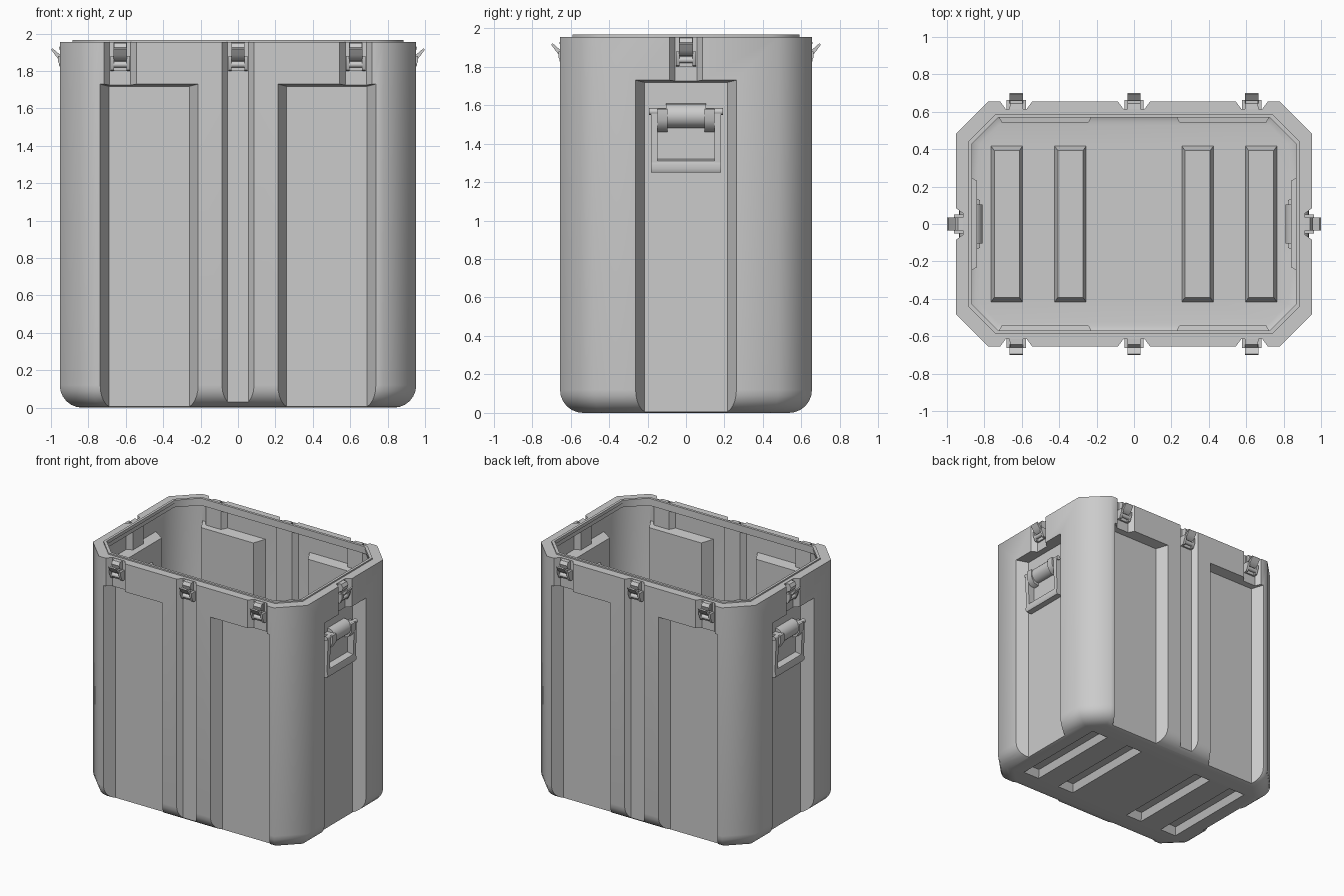
import bpy, bmesh, math
from mathutils import Matrix

if "Cube" in bpy.data.objects:
    bpy.data.objects.remove(bpy.data.objects["Cube"])

HX, HY, CH, WALL = 0.953, 0.655, 0.175, 0.028
FRONT, RIGHT, BACK, LEFT = 0, 90, 180, 270


def mesh(name, verts, faces, ang=0):
    bm = bmesh.new()
    vs = [bm.verts.new(v) for v in verts]
    for f in faces:
        bm.faces.new([vs[i] for i in f])
    bmesh.ops.recalc_face_normals(bm, faces=bm.faces)
    bmesh.ops.rotate(bm, verts=bm.verts, cent=(0, 0, 0),
                     matrix=Matrix.Rotation(math.radians(ang), 3, 'Z'))
    me = bpy.data.meshes.new(name)
    bm.to_mesh(me)
    bm.free()
    ob = bpy.data.objects.new(name, me)
    bpy.context.collection.objects.link(ob)
    return ob


def frustum(name, a, b, ang=0):
    """Block between rectangles (u0, u1, z0, z1, out) on the wall facing ang."""
    v = []
    for u0, u1, z0, z1, o in (a, b):
        v += [(u0, -o, z0), (u1, -o, z0), (u1, -o, z1), (u0, -o, z1)]
    f = [(0, 1, 2, 3), (4, 5, 6, 7)] + [(i, (i + 1) % 4, 4 + (i + 1) % 4, 4 + i) for i in range(4)]
    return mesh(name, v, f, ang)


def box(name, u0, u1, z0, z1, o0, o1, ang):
    return frustum(name, (u0, u1, z0, z1, o0), (u0, u1, z0, z1, o1), ang)


def prism(name, prof, u0, u1, ang):
    """(out, z) profile extruded along the wall."""
    n = len(prof)
    v = [(u, -o, z) for u in (u0, u1) for o, z in prof]
    f = [tuple(range(n)), tuple(range(n, 2 * n))]
    f += [(i, (i + 1) % n, n + (i + 1) % n, n + i) for i in range(n)]
    return mesh(name, v, f, ang)


def circle(o, z, r, n=20):
    return [(o + r * math.cos(2 * math.pi * i / n), z + r * math.sin(2 * math.pi * i / n))
            for i in range(n)]


def octo(hx, hy, c, z):
    q = [(hx, hy - c), (hx - c, hy)]
    pts = q + [(-x, y) for x, y in q[::-1]]
    pts += [(-x, -y) for x, y in pts]
    return [(x, y, z) for x, y in pts]


def loft(name, rings, closed=False):
    m = len(rings)
    v = [p for r in rings for p in r]
    f = [(k * 8 + i, k * 8 + (i + 1) % 8, (k + 1) % m * 8 + (i + 1) % 8, (k + 1) % m * 8 + i)
         for k in range(m if closed else m - 1) for i in range(8)]
    if not closed:
        f += [tuple(range(8)), tuple(range(8 * m - 8, 8 * m))]
    return mesh(name, v, f)


def tub(name, t, top, r):
    """Octagonal block inset by t with a rounded bottom edge."""
    rings = []
    for i in range(7):
        a = math.pi / 2 * i / 6
        d = t + r * (1 - math.sin(a))
        rings.append(octo(HX - d, HY - d, CH - d * 0.586, t + r * (1 - math.cos(a))))
    rings.append(octo(HX - t, HY - t, CH - t * 0.586, top))
    return loft(name, rings)


def cut(ob, cutter):
    m = ob.modifiers.new("cut", 'BOOLEAN')
    m.operation, m.solver, m.object = 'DIFFERENCE', 'EXACT', cutter
    bpy.context.view_layer.objects.active = ob
    bpy.ops.object.modifier_apply(modifier=m.name)
    bpy.data.objects.remove(cutter)


def recess(ang, u, ho, hi, depth, z0, zo, zi, g):
    """Drafted recess cutter; g grows it so the inner wall follows."""
    s = HX if ang in (RIGHT, LEFT) else HY
    k = 0.1 / depth
    e, ez = ho + (ho - hi) * k, zo + (zo - zi) * k
    h = hi - (ho - hi) * g / depth + g * 1.15
    e += g * 1.15
    return frustum("cutter", (u - e, u + e, z0, ez + g, s + 0.1),
                   (u - h, u + h, z0, zi + g, s - depth - g), ang)


latches = [(FRONT, u) for u in (-0.63, 0, 0.63)] + [(BACK, u) for u in (-0.63, 0, 0.63)] + [(RIGHT, 0), (LEFT, 0)]
panels = [(a, u) for a in (FRONT, BACK) for u in (-0.475, 0.475)] + [(RIGHT, 0), (LEFT, 0)]

# Container shell: outer block and cavity, with matching recesses in both
shell = tub("container_shell", 0, 1.955, 0.12)
cavity = tub("cavity", WALL, 1.905, 0.10)
for ob, g in ((shell, 0), (cavity, WALL)):
    for a, u in panels:
        cut(ob, recess(a, u, 0.262, 0.215, 0.085, -0.2, 1.73, 1.718, g))
    for a, u in latches:
        z0 = -0.2 if u == 0 and a in (FRONT, BACK) else 1.68 - g
        cut(ob, recess(a, u, 0.086, 0.056, 0.04, z0, 2.2, 2.2, g))
    for x in (-0.68, -0.34, 0.34, 0.68):
        rings = []
        for hx, hy, z in ((0.085, 0.425, -0.03), (0.05, 0.375, 0.055 + g)):
            hx, hy = hx + g * 0.6, hy + g * 0.6
            rings += [(x - hx, -hy, z), (x + hx, -hy, z), (x + hx, hy, z), (x - hx, hy, z)]
        f = [(0, 1, 2, 3), (4, 5, 6, 7)] + [(i, (i + 1) % 4, 4 + (i + 1) % 4, 4 + i) for i in range(4)]
        cut(ob, mesh("cutter", rings, f))
cut(shell, cavity)
cut(shell, loft("cutter", [octo(0.872, 0.576, 0.14, z) for z in (1.8, 2.2)]))

# Raised sealing lip round the opening
loft("rim_lip", [octo(0.885, 0.589, 0.146, 1.94), octo(0.885, 0.589, 0.146, 1.966),
                 octo(0.865, 0.569, 0.138, 1.966), octo(0.865, 0.569, 0.138, 1.94)], closed=True)

# Latches
for a, u in latches:
    s = (HX if a in (RIGHT, LEFT) else HY) - 0.041
    box("latch_base", u - 0.036, u + 0.036, 1.80, 1.95, s, s + 0.014, a)
    prism("latch_top_hook", [(s, 1.885), (s + 0.035, 1.895), (s + 0.045, 1.925), (s + 0.03, 1.95), (s, 1.952)],
          u - 0.034, u + 0.034, a)
    for d in (-1, 1):
        c = u + d * 0.043
        prism("latch_side_arm", [(s, 1.80), (s + 0.03, 1.805), (s + 0.05, 1.85), (s + 0.05, 1.88), (s, 1.88)],
              c - 0.009, c + 0.009, a)
    prism("latch_lever", [(s + 0.03, 1.855), (s + 0.05, 1.865), (s + 0.066, 1.885), (s + 0.087, 1.915),
                          (s + 0.08, 1.922), (s + 0.055, 1.90), (s + 0.03, 1.88)], u - 0.036, u + 0.036, a)
    prism("latch_pivot", circle(s + 0.028, 1.835, 0.017, 12), u - 0.036, u + 0.036, a)

# Carry handles in the end recesses, with bolts inside
F = HX - 0.086
for a in (RIGHT, LEFT):
    prism("handle_barrel", circle(F + 0.005, 1.545, 0.063), -0.105, 0.105, a)
    prism("handle_grip", [(F, 1.25), (F + 0.05, 1.25), (F + 0.06, 1.27), (F + 0.05, 1.31), (F, 1.32)],
          -0.183, 0.183, a)
    for d in (-1, 1):
        c = d * 0.166
        prism("handle_side_bar", [(F, 1.25), (F + 0.05, 1.25), (F + 0.06, 1.50), (F + 0.06, 1.57), (F, 1.57)],
              c - 0.017, c + 0.017, a)
        c = d * 0.122
        prism("handle_lug", [(F - 0.005, 1.46), (F + 0.045, 1.47), (F + 0.075, 1.52), (F + 0.075, 1.58), (F - 0.005, 1.58)],
              c - 0.026, c + 0.026, a)
        prism("handle_pin", circle(F + 0.045, 1.566, 0.018, 12), d * 0.10, d * 0.192, a)
        c = d * 0.115
        frustum("inner_bolt", (c - 0.02, c + 0.02, 1.50, 1.54, F - WALL + 0.005),
                (c - 0.012, c + 0.012, 1.508, 1.532, F - WALL - 0.016), a)

# Smooth shading with sharp creases
for ob in bpy.context.scene.objects:
    ob.select_set(True)
bpy.context.view_layer.objects.active = shell
bpy.ops.object.shade_smooth_by_angle(angle=math.radians(48))
